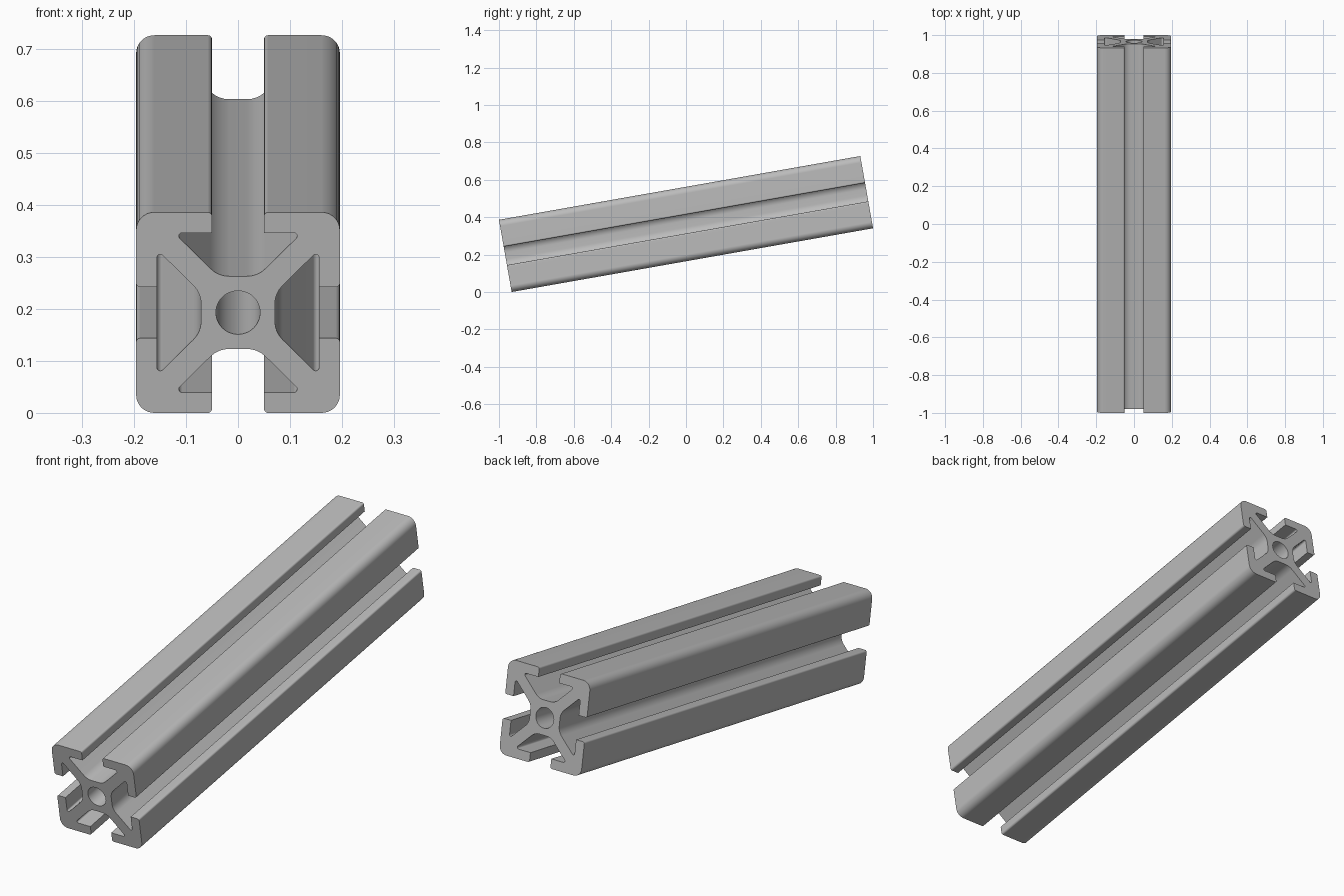
import bpy, bmesh, math
from mathutils import Vector, Matrix

cube = bpy.data.objects.get("Cube")
if cube:
    bpy.data.objects.remove(cube)

LENGTH = 1.962
HALF = 0.196           # half the width of the square section
TILT = math.radians(10)
BORE = 0.0425


def fillet(prev, p, nxt, r):
    """Points of an arc that rounds the corner p."""
    if r == 0:
        return [p]
    u, v = (prev - p).normalized(), (nxt - p).normalized()
    half = u.angle(v) / 2
    a, b = p + u * (r / math.tan(half)), p + v * (r / math.tan(half))
    c = p + (u + v).normalized() * (r / math.sin(half))
    n = math.ceil((math.pi - 2 * half) / math.radians(12))
    return [c + (a - c).slerp(b - c, i / n).normalized() * r for i in range(n + 1)]


# One side of the section: x, z, corner radius, from outer corner to slot floor
half_slot = [(0.05, HALF, 0.008), (0.05, 0.156, 0), (0.123, 0.156, 0.0065), (0.038, 0.071, 0.05)]
side = [(HALF, HALF, 0.035)] + half_slot + [(-x, z, r) for x, z, r in reversed(half_slot)]

# Four turned copies make the full outline
corners = []
for quarter in range(4):
    turn = Matrix.Rotation(quarter * math.pi / 2, 2)
    corners += [(turn @ Vector((x, z)), r) for x, z, r in side]
outline = []
for i, (p, r) in enumerate(corners):
    outline += fillet(corners[i - 1][0], p, corners[(i + 1) % len(corners)][0], r)
bore = [Vector((math.cos(a), math.sin(a))) * BORE
        for a in (math.tau * i / 48 for i in range(48))]

# Fill the section with its bore and extrude it
bm = bmesh.new()
edges = []
for loop in (outline, bore):
    verts = [bm.verts.new((p.x, -LENGTH / 2, p.y)) for p in loop]
    edges += [bm.edges.new((verts[i - 1], verts[i])) for i in range(len(verts))]
bmesh.ops.triangle_fill(bm, edges=edges, use_beauty=True, normal=(0, -1, 0))
cap = bm.faces[:]
result = bmesh.ops.extrude_face_region(bm, geom=cap, use_keep_orig=True)
moved = [g for g in result["geom"] if isinstance(g, bmesh.types.BMVert)]
bmesh.ops.translate(bm, verts=moved, vec=(0, LENGTH, 0))
bmesh.ops.recalc_face_normals(bm, faces=bm.faces[:])

mesh = bpy.data.meshes.new("slotted_rail")
bm.to_mesh(mesh)
bm.free()
rail = bpy.data.objects.new("slotted_rail", mesh)
bpy.context.collection.objects.link(rail)

# Tilt the rail so its rear end is raised and its lowest edge rests on the floor
rail.rotation_euler.x = TILT
rail.location.z = LENGTH / 2 * math.sin(TILT) + HALF * math.cos(TILT)

# Plain metal colour
metal = bpy.data.materials.new("grey_metal")
metal.use_nodes = True
color = (0.5, 0.5, 0.5, 1)
metal.diffuse_color = color
metal.node_tree.nodes["Principled BSDF"].inputs["Base Color"].default_value = color
mesh.materials.append(metal)

# Smooth rounded edges, crisp lips and ends
bpy.ops.object.select_all(action="DESELECT")
rail.select_set(True)
bpy.context.view_layer.objects.active = rail
bpy.ops.object.shade_smooth_by_angle(angle=math.radians(30))
weighted = rail.modifiers.new("flat_sides", "WEIGHTED_NORMAL")
weighted.keep_sharp = True
